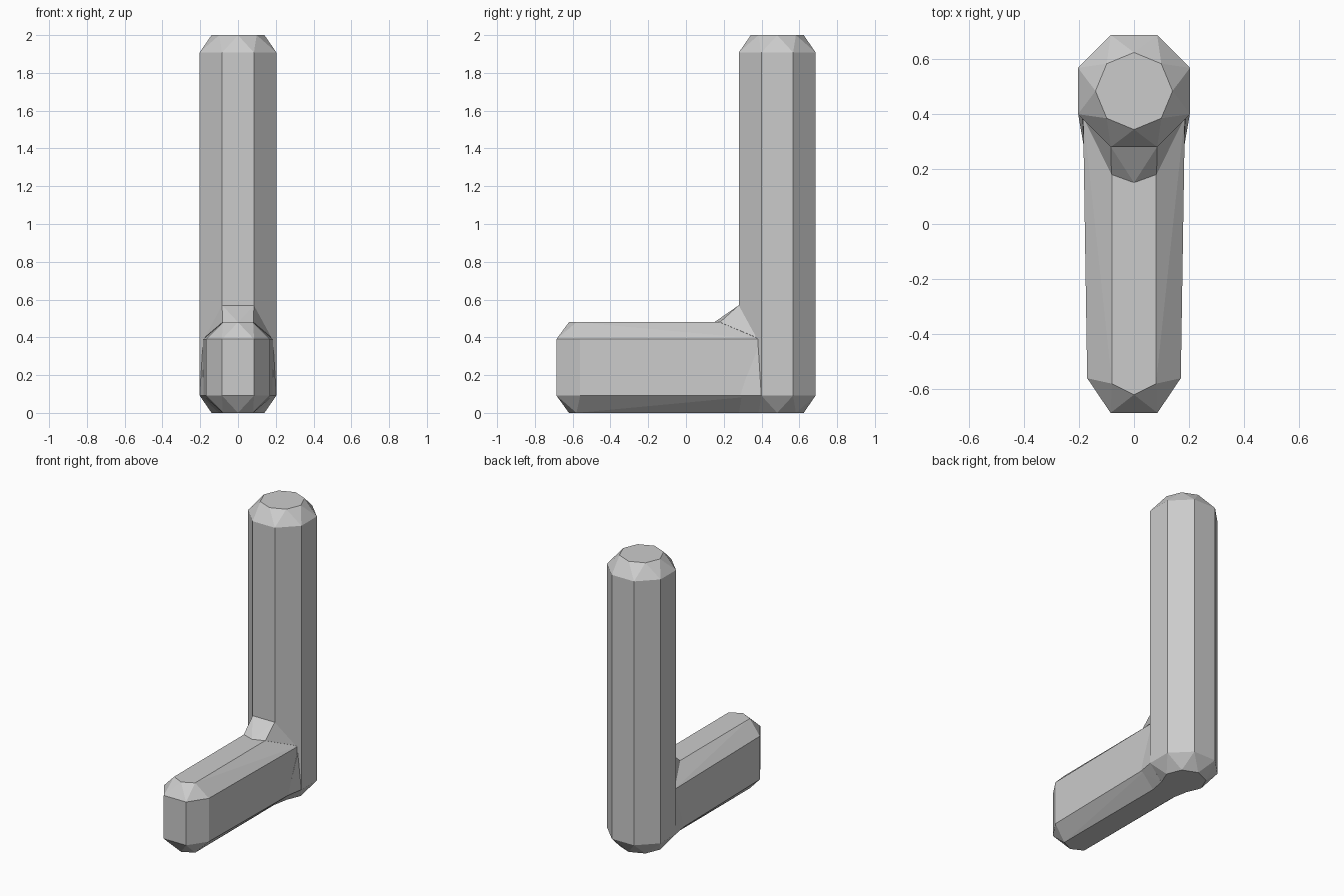
import bpy, bmesh
from math import sin, cos, pi

if "Cube" in bpy.data.objects:
    bpy.data.objects.remove(bpy.data.objects["Cube"])


def hull(name, points):
    """Flat-faced convex part from its corner points."""
    bm = bmesh.new()
    for p in points:
        bm.verts.new(p)
    bmesh.ops.convex_hull(bm, input=bm.verts[:])
    loose = [v for v in bm.verts if not v.link_faces]
    bmesh.ops.delete(bm, geom=loose, context='VERTS')
    bmesh.ops.dissolve_limit(bm, angle_limit=0.01, verts=bm.verts[:], edges=bm.edges[:])
    bmesh.ops.recalc_face_normals(bm, faces=bm.faces[:])
    me = bpy.data.meshes.new(name)
    bm.to_mesh(me)
    bm.free()
    ob = bpy.data.objects.new(name, me)
    bpy.context.collection.objects.link(ob)
    return ob


def ring(radius, y, z, turn):
    return [(radius * cos((k + turn) * pi / 4), y + radius * sin((k + turn) * pi / 4), z)
            for k in range(8)]


def mirror(points):
    return points + [(-x, y, z) for x, y, z in points if x > 0]


# Upright post: octagonal prism with rotated, faceted end caps
Y = 0.483
post = hull("upright_post", ring(0.14, Y, 0, 0) + ring(0.22, Y, 0.092, 0.5)
            + ring(0.22, Y, 1.908, 0.5) + ring(0.14, Y, 2, 0))

# Foot: bevelled bar widening slightly towards the post
foot_pts = []
for z_edge, z_side in ((0, 0.092), (0.48, 0.39)):
    foot_pts += [(0, -0.62, z_edge), (0.08, -0.58, z_edge), (0.08, 0.42, z_edge),
                 (0.085, -0.686, z_side), (0.17, -0.56, z_side), (0.185, 0.40, z_side)]
foot = hull("foot", mirror(foot_pts))

# Sloped gusset in the inner corner
gusset = hull("corner_gusset", mirror([
    (0.084, 0.28, 0.57), (0.082, 0.18, 0.48), (0, 0.15, 0.48),
    (0.188, 0.395, 0.39), (0, 0.40, 0.57), (0, 0.40, 0.30)]))

# Side flare blending foot into post at the bottom
flare = hull("side_flare", mirror([
    (0.182, 0.28, 0.092), (0.203, 0.40, 0.092), (0.188, 0.40, 0.39),
    (0.10, 0.384, 0), (0.08, 0.28, 0)]))

# Fuse everything into one clean body
for part in (foot, gusset, flare):
    mod = post.modifiers.new("join_" + part.name, 'BOOLEAN')
    mod.operation = 'UNION'
    mod.solver = 'EXACT'
    mod.object = part
    part.hide_render = True
    part.hide_set(True)
